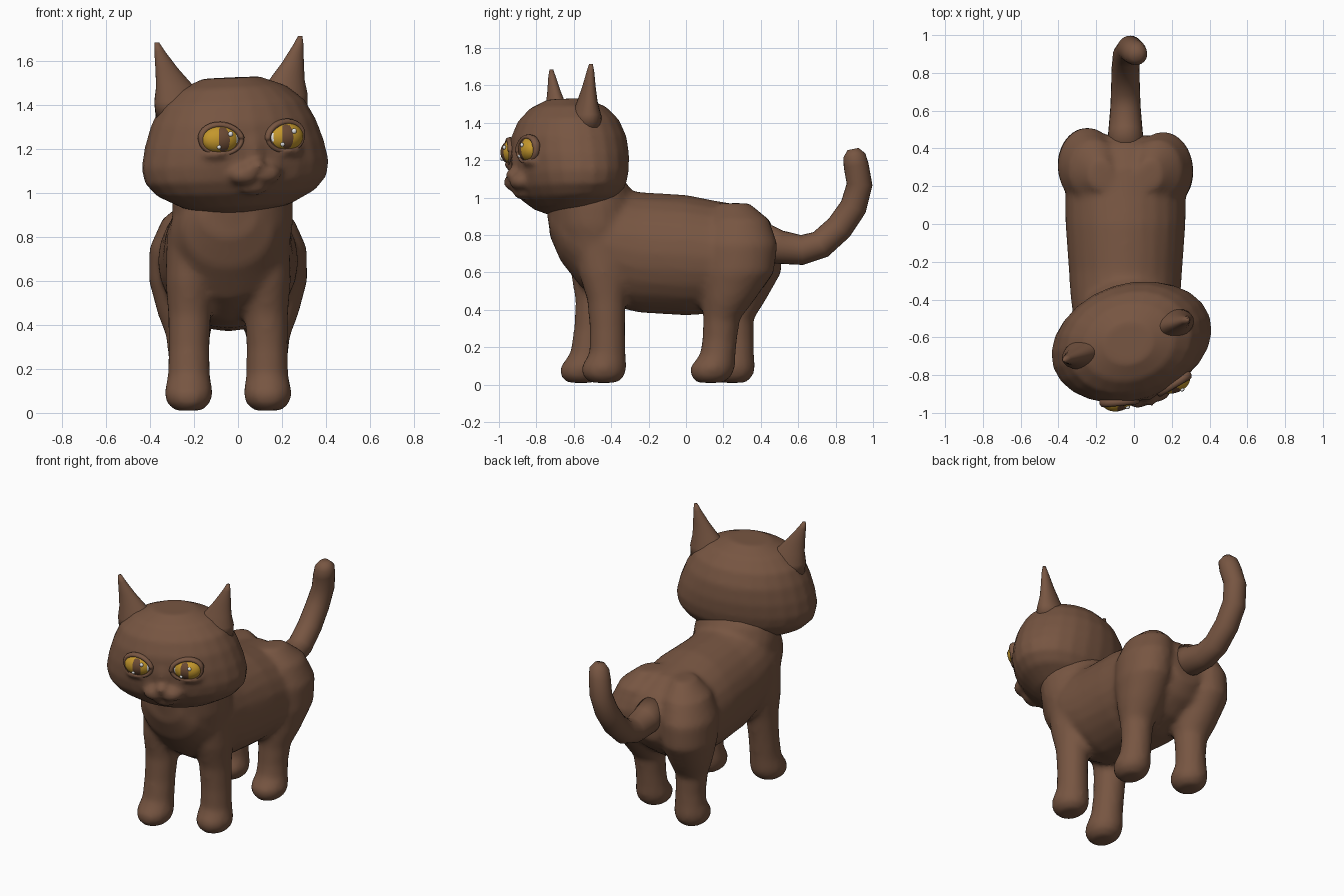
import bpy, bmesh, math
from mathutils import Matrix, Vector

if "Cube" in bpy.data.objects:
    bpy.data.objects.remove(bpy.data.objects["Cube"])

MID = -0.045          # centre line of the body
SEG = 24
X, Y, Z = Vector((1, 0, 0)), Vector((0, 1, 0)), Vector((0, 0, 1))


def material(name, rgb):
    m = bpy.data.materials.new(name)
    m.diffuse_color = (*rgb, 1)
    m.use_nodes = True
    m.node_tree.nodes["Principled BSDF"].inputs["Base Color"].default_value = m.diffuse_color
    return m


FUR = material("brown_fur", (0.185, 0.092, 0.054))
IRIS = material("amber_iris", (0.55, 0.31, 0.025))
PUPIL = material("dark_brown_pupil", (0.15, 0.07, 0.035))
WHITE = material("eye_white", (0.8, 0.8, 0.8))

# Head turns towards +x and rolls a little
HEAD = (Matrix.Translation((-0.012, -0.625, 1.1)) @ Matrix.Rotation(math.radians(18), 4, 'Z')
        @ Matrix.Rotation(math.radians(-2.5), 4, 'Y') @ Matrix.Translation((0, 0, -1.1)))


def loft(bm, rings):
    """Closed skin through rings given as (centre, half axis, half axis)."""
    loops = []
    for c, u, v in rings:
        angles = [2 * math.pi * i / SEG for i in range(SEG)]
        loops.append([bm.verts.new(Vector(c) + u * math.cos(a) + v * math.sin(a)) for a in angles])
    for a, b in zip(loops, loops[1:]):
        for i in range(SEG):
            j = (i + 1) % SEG
            bm.faces.new((a[i], a[j], b[j], b[i]))
    bm.faces.new(loops[0])
    bm.faces.new(loops[-1])


def ball(bm, c, r, seg=20):
    m = Matrix.Translation(c) @ Matrix.Diagonal((*r, 1))
    bmesh.ops.create_uvsphere(bm, u_segments=seg, v_segments=seg // 2, radius=1, matrix=m)


def finish(bm, name, mats, matrix=None, voxel=0, smooth=4):
    bmesh.ops.recalc_face_normals(bm, faces=bm.faces)
    for f in bm.faces:
        f.smooth = True
    me = bpy.data.meshes.new(name)
    bm.to_mesh(me)
    bm.free()
    for m in mats:
        me.materials.append(m)
    ob = bpy.data.objects.new(name, me)
    bpy.context.collection.objects.link(ob)
    if matrix:
        ob.matrix_world = matrix
    if voxel:             # fuse overlapping volumes into one soft skin
        r = ob.modifiers.new("fuse", 'REMESH')
        r.mode, r.voxel_size, r.use_smooth_shade = 'VOXEL', voxel, True
        s = ob.modifiers.new("soften", 'SMOOTH')
        s.factor, s.iterations = 0.5, smooth
    return ob


# ---- Body: torso, neck and four legs fused ----
body = bmesh.new()
torso = [(-0.73, 0.80, 0.98, 0.12), (-0.67, 0.66, 1.03, 0.21), (-0.56, 0.52, 1.08, 0.265),
         (-0.40, 0.42, 1.06, 0.29), (-0.25, 0.385, 1.03, 0.30), (0.0, 0.37, 1.015, 0.318),
         (0.15, 0.38, 0.985, 0.32), (0.30, 0.43, 0.96, 0.29), (0.41, 0.51, 0.89, 0.21),
         (0.47, 0.60, 0.82, 0.11)]   # y, bottom, top, half width
loft(body, [((MID, y, (b + t) / 2), X * w, Z * (t - b) / 2) for y, b, t, w in torso])
neck = [(0.72, -0.47, 0.25, 0.22), (0.85, -0.49, 0.275, 0.245), (0.96, -0.51, 0.275, 0.24),
        (1.06, -0.54, 0.26, 0.235), (1.15, -0.57, 0.22, 0.2)]
loft(body, [((MID + 0.02, y, z), X * rx, Y * ry) for z, y, rx, ry in neck])

# z, distance from centre line, y, half width, half depth
front_leg = [(0.01, 0.18, -0.44, 0.06, 0.07), (0.045, 0.18, -0.44, 0.1, 0.112),
             (0.09, 0.18, -0.44, 0.11, 0.122), (0.17, 0.178, -0.42, 0.096, 0.097),
             (0.3, 0.178, -0.42, 0.093, 0.095), (0.45, 0.175, -0.425, 0.098, 0.103),
             (0.6, 0.175, -0.44, 0.11, 0.135), (0.8, 0.17, -0.46, 0.11, 0.15),
             (0.93, 0.14, -0.46, 0.08, 0.1)]
hind_leg = [(0.01, 0.18, 0.13, 0.06, 0.07), (0.045, 0.18, 0.135, 0.1, 0.108),
            (0.09, 0.18, 0.14, 0.11, 0.122), (0.16, 0.178, 0.17, 0.096, 0.095),
            (0.24, 0.178, 0.18, 0.092, 0.093), (0.35, 0.182, 0.19, 0.1, 0.098),
            (0.45, 0.19, 0.225, 0.13, 0.14), (0.6, 0.205, 0.275, 0.155, 0.195),
            (0.75, 0.2, 0.285, 0.158, 0.205), (0.88, 0.165, 0.28, 0.135, 0.165),
            (0.97, 0.13, 0.26, 0.06, 0.08)]
for profile, step in ((front_leg, -0.125), (hind_leg, 0.12)):
    for side in (1, -1):
        shift = step if side < 0 else 0      # one leg of each pair is mid-stride
        loft(body, [((MID + side * d, y + shift * max(0, 1 - z / 0.9), z), X * rx, Y * ry)
                    for z, d, y, rx, ry in profile])
finish(body, "body_and_legs", [FUR], voxel=0.02)

# ---- Tail: tapered tube curling upward ----
tail = bmesh.new()
path = [(MID, 0.40, 0.77, 0.10), (MID, 0.50, 0.735, 0.09), (MID, 0.62, 0.72, 0.08),
        (MID, 0.72, 0.75, 0.076), (MID, 0.82, 0.84, 0.074), (-0.04, 0.895, 0.95, 0.072),
        (-0.02, 0.928, 1.07, 0.069), (0.0, 0.91, 1.17, 0.067), (0.01, 0.90, 1.225, 0.06),
        (0.012, 0.893, 1.26, 0.03)]
pts = [Vector(p[:3]) for p in path]
rings = []
for i, p in enumerate(pts):
    t = (pts[min(i + 1, len(pts) - 1)] - pts[max(i - 1, 0)]).normalized()
    rings.append((p, X * path[i][3], t.cross(X).normalized() * path[i][3]))
loft(tail, rings)
finish(tail, "tail", [FUR])

# ---- Head: skull, muzzle, nose and chin fused ----
head = bmesh.new()
skull = [(0.91, 0.12, 0.11), (0.94, 0.25, 0.18), (1.0, 0.37, 0.25), (1.06, 0.425, 0.288),
         (1.13, 0.437, 0.305), (1.22, 0.418, 0.312), (1.32, 0.383, 0.303),
         (1.41, 0.335, 0.265), (1.48, 0.25, 0.2), (1.525, 0.13, 0.11)]
loft(head, [((0, 0, z), X * rx, Y * ry) for z, rx, ry in skull])
for s in (1, -1):
    ball(head, (s * 0.05, -0.285, 1.085), (0.075, 0.062, 0.05))
    ball(head, (s * 0.15, -0.262, 1.185), (0.09, 0.045, 0.028))    # pouch under the eye
ball(head, (0, -0.315, 1.125), (0.04, 0.04, 0.03))
ball(head, (0, -0.285, 1.2), (0.05, 0.035, 0.09))
ball(head, (0, -0.26, 1.03), (0.075, 0.05, 0.04))
finish(head, "head", [FUR], HEAD, voxel=0.016, smooth=3)

ear_profile = [(1.36, 0.235, 0.125, 0.09), (1.43, 0.25, 0.115, 0.075), (1.5, 0.268, 0.086, 0.052),
               (1.58, 0.302, 0.052, 0.034), (1.66, 0.332, 0.024, 0.02), (1.7, 0.343, 0.01, 0.01)]
for s, label in ((1, "left"), (-1, "right")):
    # Ears
    ear = bmesh.new()
    loft(ear, [((s * x, 0.02, z), X * rx, Y * ry) for z, x, rx, ry in ear_profile])
    finish(ear, label + "_ear", [FUR], HEAD)

    # Eyes: amber dome, slit pupil, white at the inner corner
    cx, cy, cz = s * 0.152, -0.268, 1.25
    eye = bmesh.new()
    ball(eye, (cx, cy, cz), (0.09, 0.06, 0.066), 64)
    for f in eye.faces:
        c = f.calc_center_median()
        if s * c.x < 0.088:
            f.material_index = 2
        elif ((c.x - cx) / 0.03) ** 2 + ((c.z - cz) / 0.056) ** 2 < 1 and c.y < cy:
            f.material_index = 1
    finish(eye, label + "_eye", [IRIS, PUPIL, WHITE], HEAD)

    # Eye highlights
    glint = bmesh.new()
    ball(glint, (cx + 0.032, cy - 0.055, cz + 0.024), (0.012, 0.009, 0.012), 12)
    ball(glint, (cx - 0.024, cy - 0.05, cz - 0.034), (0.01, 0.009, 0.01), 12)
    finish(glint, label + "_eye_highlights", [WHITE], HEAD)

    # Eyelid rim, with the upper lid pulled down towards the nose
    lid = bmesh.new()
    rows = []
    for i in range(40):
        a = 2 * math.pi * i / 40
        out = Vector((math.cos(a), 0, math.sin(a)))
        c = Vector((cx + 0.09 * out.x, cy - 0.012 + 0.02 * s * out.x, cz + 0.066 * out.z))
        if out.z > 0:
            c.z += 0.008 * s * out.x
        r = 0.015 if out.z > 0 else 0.012
        rows.append([lid.verts.new(c + r * (out * math.cos(b) + Y * 1.5 * math.sin(b)))
                     for b in (k * math.pi / 4 for k in range(8))])
    for i in range(40):
        p, q = rows[i], rows[(i + 1) % 40]
        for k in range(8):
            lid.faces.new((p[k], q[k], q[(k + 1) % 8], p[(k + 1) % 8]))
    finish(lid, label + "_eyelid", [FUR], HEAD)
